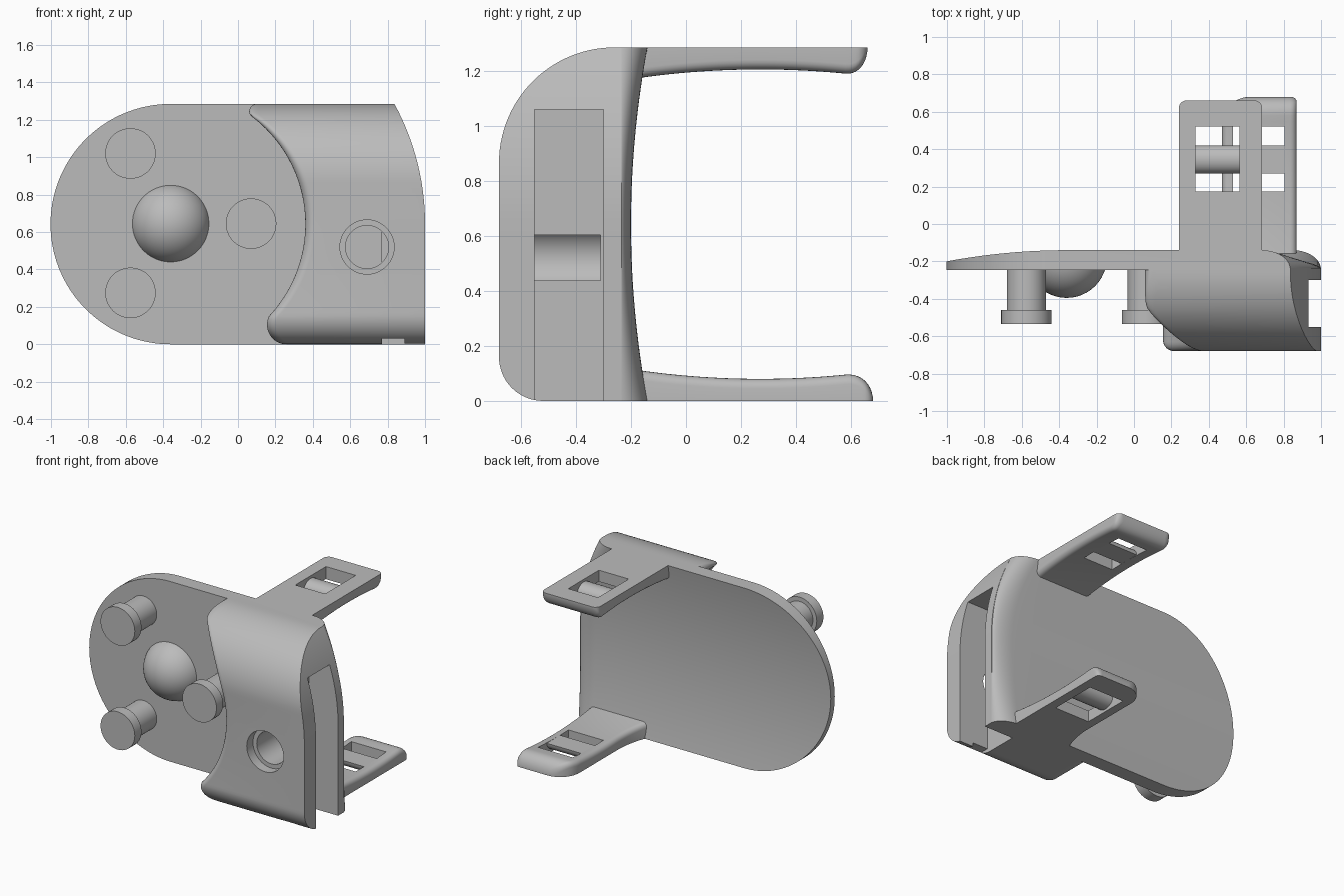
import bpy, bmesh, math
from math import sin, cos, pi, sqrt

cube = bpy.data.objects.get("Cube")
if cube:
    bpy.data.objects.remove(cube, do_unlink=True)

grey = bpy.data.materials.new("plain grey")
grey.use_nodes = True
COLOUR = (0.5, 0.5, 0.5, 1)
grey.diffuse_color = COLOUR
grey.node_tree.nodes["Principled BSDF"].inputs["Base Color"].default_value = COLOUR

H = 1.285          # total height
MID = H / 2
CX = -0.36         # centre of the round end
FACE = -0.245      # front face of the plate


def finish(name, bm):
    bmesh.ops.recalc_face_normals(bm, faces=bm.faces)
    mesh = bpy.data.meshes.new(name)
    bm.to_mesh(mesh)
    bm.free()
    mesh.materials.append(grey)
    obj = bpy.data.objects.new(name, mesh)
    bpy.context.collection.objects.link(obj)
    return obj


def loft(name, rings):
    """Closed rings of equal length, skinned and capped."""
    bm = bmesh.new()
    rows = [[bm.verts.new(p) for p in ring] for ring in rings]
    n = len(rows[0])
    for a, b in zip(rows, rows[1:]):
        for i in range(n):
            j = (i + 1) % n
            bm.faces.new((a[i], a[j], b[j], b[i]))
    bm.faces.new(rows[0])
    bm.faces.new(rows[-1])
    return finish(name, bm)


def box(name, x, y, z):
    return loft(name, [[(x[0], y[0], h), (x[1], y[0], h), (x[1], y[1], h), (x[0], y[1], h)] for h in z])


def rod(name, x, z, steps, sides=48):
    """Turned part along y; steps are (radius, y)."""
    return loft(name, [[(x + r * cos(2 * pi * i / sides), y, z + r * sin(2 * pi * i / sides))
                        for i in range(sides)] for r, y in steps])


def select(obj):
    bpy.ops.object.select_all(action='DESELECT')
    obj.select_set(True)
    bpy.context.view_layer.objects.active = obj


def cut(obj, cutter):
    cutter.hide_render = True
    mod = obj.modifiers.new("cut", 'BOOLEAN')
    mod.operation = 'DIFFERENCE'
    mod.solver = 'EXACT'
    mod.object = cutter
    select(obj)
    bpy.ops.object.modifier_apply(modifier=mod.name)
    bpy.data.objects.remove(cutter, do_unlink=True)


def smooth(obj, angle=32):
    select(obj)
    bpy.ops.object.shade_smooth_by_angle(angle=math.radians(angle))


def right_edge(z):
    radius = 1.343
    return 1 - radius + sqrt(radius ** 2 - max(0, z - MID) ** 2)


def left_edge(z):
    # concave arc around the round end, with rounded tips
    if z > 1.22:
        return 0.10 - sqrt(max(0, 0.04 ** 2 - (z - 1.245) ** 2))
    if z < 0.15:
        return 0.26 - sqrt(max(0, 0.105 ** 2 - (z - 0.105) ** 2))
    return CX + sqrt(0.72 ** 2 - (z - MID) ** 2)


def body_front(z):
    top, low = 0.42, 0.16
    if z > H - top:
        return -0.68 + top - sqrt(max(0, top ** 2 - (z - H + top) ** 2))
    if z < low:
        return -0.68 + low - sqrt(max(0, low ** 2 - (low - z) ** 2))
    return -0.68


levels = [MID * (1 - cos(pi * i / 72)) for i in range(73)]

# Dished back plate with a rounded right rim
rings = []
for z in levels:
    t = (z - MID) / MID
    xl, xr = CX - MID * sqrt(max(0, 1 - t * t)), right_edge(z)
    back = -0.2 + 0.06 * t * t
    rim = 0.15
    ring = [(xl, FACE, z), (xr, FACE, z)]
    for j in range(9, -1, -1):
        a = j / 10 * pi / 2
        ring.append((xr - rim + rim * sin(a), FACE + (back - FACE) * cos(a), z))
    ring += [(xl + (xr - rim - xl) * k / 12, back, z) for k in range(11, -1, -1)]
    rings.append(ring)
smooth(loft("back_plate", rings))

# Thick housing on the front right
rings = []
for z in levels:
    xl, xr, yf, yb = left_edge(z), right_edge(z), body_front(z), -0.235
    r = min(0.05, (yb - yf) * 0.9)
    ring = [(xl, yb, z)]
    ring += [(xl + r - r * cos(a), yf + r - r * sin(a), z) for a in [k * pi / 12 for k in range(7)]]
    ring += [(xr, yf, z), (xr, yb, z)]
    rings.append(ring)
housing = loft("housing", rings)
cut(housing, box("slot_cutter", (0.77, 1.2), (-0.55, -0.30), (-0.1, 1.06)))
cut(housing, rod("button_cutter", 0.69, 0.52, [(0.145, -0.8), (0.145, -0.61)]))
cut(housing, rod("button_inner_cutter", 0.69, 0.52, [(0.115, -0.7), (0.115, -0.31)]))
cut(housing, box("notch_cutter", (0.77, 0.89), (-0.8, -0.5), (-0.1, 0.03)))
smooth(housing)


# Strap arms: flat outside, rounded inside, with a bar across the window
def arm(name, x0, x1, tip, corners, window, flare, up):
    def height(z):
        return z if up else H - z

    ys = [-0.2 + 0.78 * i / 24 for i in range(25)]
    ys += [0.58 + (tip - 0.58) * sin(i / 10 * pi / 2) for i in range(1, 11)]
    rings = []
    for y in ys:
        h = 0.08 + 0.16 * (y - 0.27) ** 2
        if y > 0.58:
            h *= sqrt(max(0.003, 1 - ((y - 0.58) / (tip - 0.58)) ** 2))
        inset = [c - sqrt(max(0, c * c - max(0, y - tip + c) ** 2)) for c in corners]
        a = x0 + inset[0] - flare * max(0, 0.1 - y) ** 2
        b = x1 - inset[1]
        r = min(0.035, h * 0.8)
        angles = [k * pi / 10 for k in range(6)]
        ring = [(a, y, height(0)), (b, y, height(0))]
        ring += [(b - r + r * cos(t), y, height(h - r + r * sin(t))) for t in angles]
        ring += [(a + r - r * sin(t), y, height(h - r + r * cos(t))) for t in angles]
        rings.append(ring)
    obj = loft(name, rings)
    cut(obj, box(name + "_cutter", window, (0.175, 0.52), (-0.2, H + 0.2)))
    smooth(obj)
    ends = (window[0] - 0.01, window[1] + 0.01)
    bar = loft(name + "_bar", [[(x, 0.345 + 0.075 * cos(k * pi / 12), height(0.08 - 0.062 * sin(k * pi / 12)))
                                for k in range(13)] for x in ends])
    smooth(bar)


arm("top_arm", 0.24, 0.685, 0.66, (0.04, 0.04), (0.33, 0.565), 0, False)
arm("bottom_arm", 0.47, 0.87, 0.68, (0.15, 0.03), (0.53, 0.805), 0.8, True)

# Headed pegs on the front
for i, (x, z) in enumerate([(-0.575, 1.02), (-0.575, 0.275), (0.07, 0.645)]):
    smooth(rod(f"peg_{i + 1}", x, z, [(0.135, -0.535), (0.135, -0.46), (0.105, -0.46), (0.105, -0.22)]))

# Domed knob, flattened where it meets the plate
bm = bmesh.new()
bmesh.ops.create_uvsphere(bm, u_segments=48, v_segments=32, radius=0.215)
for v in bm.verts:
    v.co.x += CX
    v.co.y = min(v.co.y - 0.18, -0.22)
    v.co.z += 0.645
smooth(finish("dome_knob", bm))
